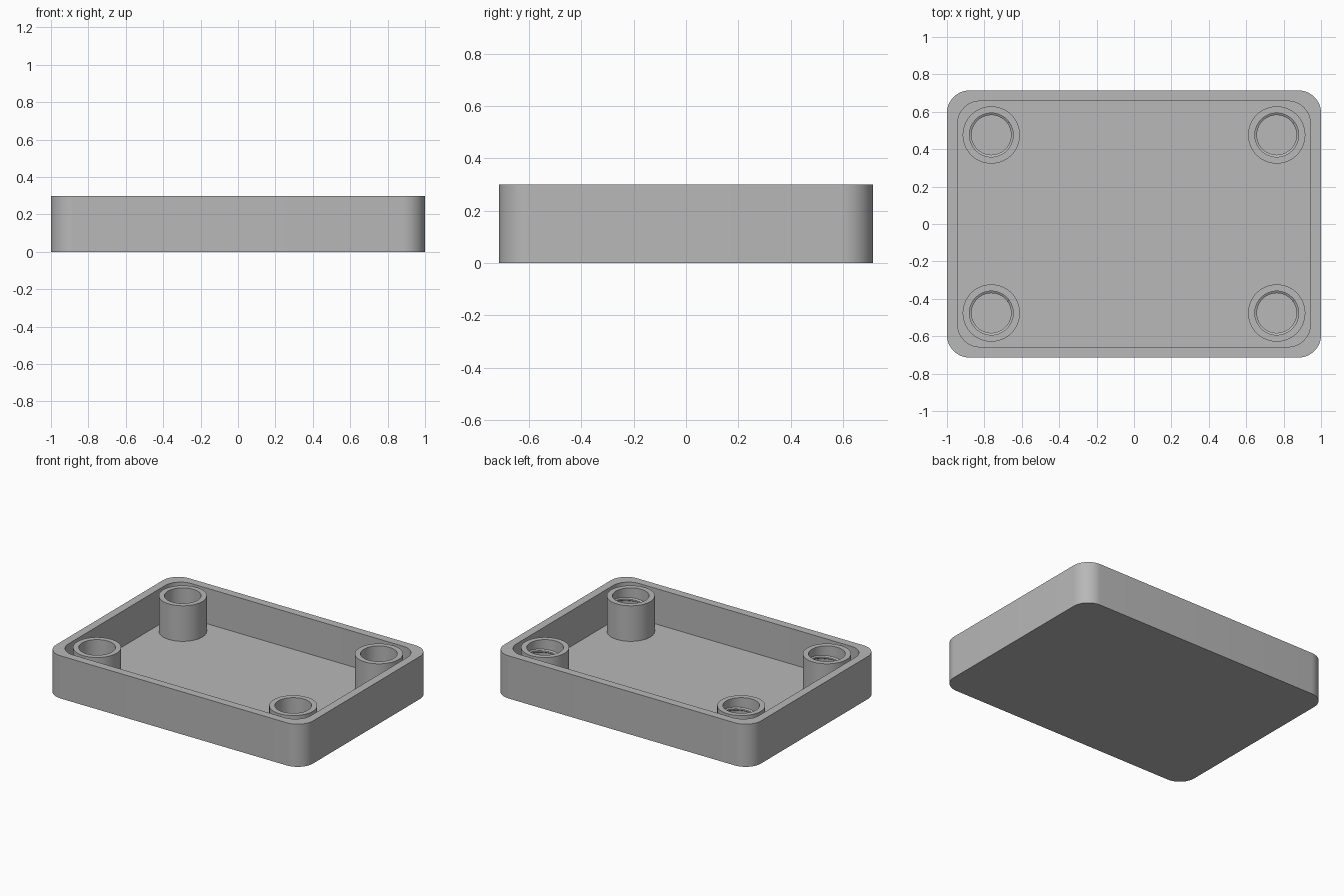
import bpy, bmesh, math
from math import sin, cos, pi

cube = bpy.data.objects.get("Cube")
if cube:
    bpy.data.objects.remove(cube, do_unlink=True)

HEIGHT, FLOOR = 0.3, 0.05
POST_X, POST_Y = 0.763, 0.476
POST_R, HOLE_R = 0.153, 0.117

grey = bpy.data.materials.new("plain grey")
grey.use_nodes = True
colour = (0.48, 0.48, 0.48, 1)
grey.diffuse_color = colour
grey.node_tree.nodes["Principled BSDF"].inputs["Base Color"].default_value = colour


def finish(name, bm, location=(0, 0, 0)):
    bmesh.ops.recalc_face_normals(bm, faces=bm.faces)
    mesh = bpy.data.meshes.new(name)
    bm.to_mesh(mesh)
    bm.free()
    mesh.materials.append(grey)
    obj = bpy.data.objects.new(name, mesh)
    obj.location = location
    bpy.context.collection.objects.link(obj)
    bpy.ops.object.select_all(action="DESELECT")
    obj.select_set(True)
    bpy.context.view_layer.objects.active = obj
    bpy.ops.object.shade_smooth_by_angle(angle=math.radians(30))
    return obj


def rounded_loop(bm, half_x, half_y, radius, z, steps=12):
    """Ring of vertices round a rectangle with rounded corners."""
    ring = []
    for quarter, (sx, sy) in enumerate(((1, 1), (-1, 1), (-1, -1), (1, -1))):
        for i in range(steps + 1):
            a = (quarter + i / steps) * pi / 2
            ring.append(bm.verts.new((sx * (half_x - radius) + radius * cos(a),
                                      sy * (half_y - radius) + radius * sin(a), z)))
    return ring


def circle_loop(bm, radius, z, steps=64):
    return [bm.verts.new((radius * cos(2 * pi * i / steps),
                          radius * sin(2 * pi * i / steps), z)) for i in range(steps)]


def bridge(bm, rings):
    for a, b in zip(rings, rings[1:]):
        for i in range(len(a)):
            j = (i + 1) % len(a)
            bm.faces.new((a[i], a[j], b[j], b[i]))


# Open tray with rounded corners
bm = bmesh.new()
outer, inner = (1.0, 0.714, 0.12), (0.943, 0.657, 0.12)
rings = [rounded_loop(bm, *outer, 0), rounded_loop(bm, *outer, HEIGHT),
         rounded_loop(bm, *inner, HEIGHT), rounded_loop(bm, *inner, FLOOR)]
bridge(bm, rings)
bm.faces.new(rings[0])
bm.faces.new(rings[-1])
finish("tray", bm)


def make_post(name, x, y):
    bm = bmesh.new()
    rings = [circle_loop(bm, POST_R, FLOOR - 0.01), circle_loop(bm, POST_R, HEIGHT),
             circle_loop(bm, HOLE_R, HEIGHT), circle_loop(bm, HOLE_R, FLOOR + 0.002)]
    bridge(bm, rings)
    bm.faces.new(rings[0])
    bm.faces.new(rings[-1])
    finish(name, bm, (x, y, 0))


def make_thread(name, x, y, steps=60):
    """One descending turn of an inner screw ridge."""
    bm = bmesh.new()
    sections = []
    for i in range(steps + 1):
        t = i / steps
        a = math.radians(36) - 2 * pi * t
        z = 0.245 - 0.1 * t
        sections.append([bm.verts.new((r * cos(a), r * sin(a), z + dz)) for r, dz in
                         ((HOLE_R + 0.004, 0.014), (0.106, 0.005),
                          (0.106, -0.005), (HOLE_R + 0.004, -0.014))])
    bridge(bm, sections)
    bm.faces.new(sections[0])
    bm.faces.new(sections[-1])
    finish(name, bm, (x, y, 0))


# Hollow corner posts, each with its inner thread
for end, sy in (("front", -1), ("back", 1)):
    for side, sx in (("right", -1), ("left", 1)):
        make_post(f"{end}_{side}_post", sx * POST_X, sy * POST_Y)
        make_thread(f"{end}_{side}_thread", sx * POST_X, sy * POST_Y)
